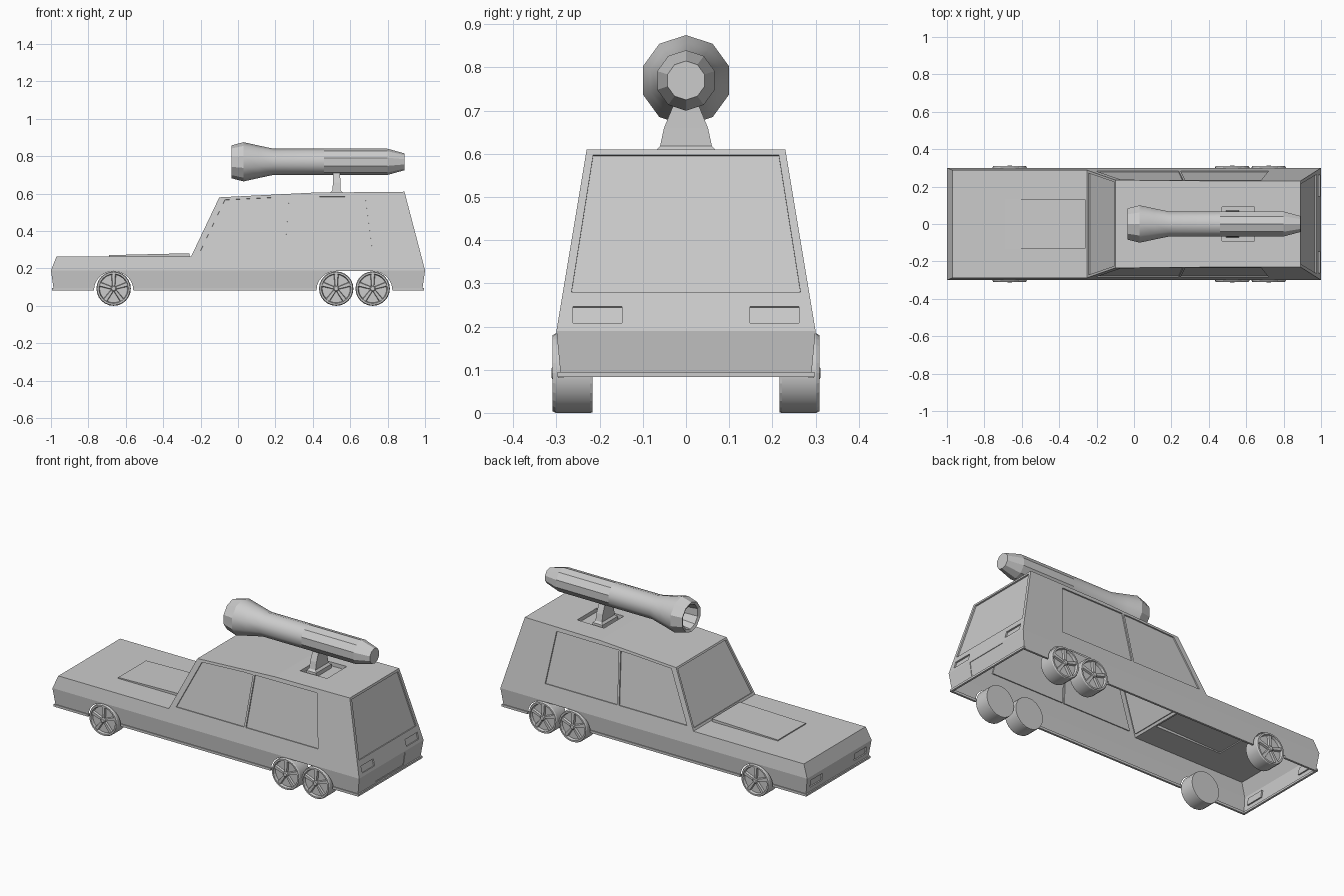
import bpy, bmesh, math
from mathutils import Vector as V

if "Cube" in bpy.data.objects:
    bpy.data.objects.remove(bpy.data.objects["Cube"])


def finish(bm, name, smooth=None):
    bmesh.ops.remove_doubles(bm, verts=bm.verts, dist=1e-5)
    bmesh.ops.recalc_face_normals(bm, faces=bm.faces)
    if smooth:
        for f in bm.faces:
            f.smooth = smooth(f)
    me = bpy.data.meshes.new(name)
    bm.to_mesh(me)
    bm.free()
    ob = bpy.data.objects.new(name, me)
    bpy.context.collection.objects.link(ob)
    return ob


def loop(bm, pts):
    vs = [bm.verts.new(p) for p in pts]
    return vs, [bm.edges.new((vs[i - 1], vs[i])) for i in range(len(vs))]


def bridge(bm, a, b):
    for i in range(len(a)):
        bm.faces.new((a[i - 1], a[i], b[i], b[i - 1]))


def panel(bm, outline, holes=()):
    """Flat sheet with set-in panes; holes = (rim points, pane points)."""
    vs, edges = loop(bm, outline)
    for rim, pane in holes:
        rv, re = loop(bm, rim)
        edges += re
        pv = [bm.verts.new(p) for p in pane]
        bridge(bm, rv, pv)
        bm.faces.new(pv)
    if holes:
        bmesh.ops.triangle_fill(bm, edges=edges, use_beauty=True)
    else:
        bm.faces.new(vs)


def inset(pts, off):
    return pts, [V(p) + V(off) for p in pts]


def rings(bm, sections, cap_ends=True):
    rs = [[bm.verts.new(p) for p in s] for s in sections]
    for a, b in zip(rs, rs[1:]):
        bridge(bm, a, b)
    if cap_ends:
        bm.faces.new(rs[0])
        bm.faces.new(rs[-1])


def box(name, x0, x1, y0, y1, z0, z1):
    bm = bmesh.new()
    rings(bm, [[(x0, y0, z), (x1, y0, z), (x1, y1, z), (x0, y1, z)] for z in (z0, z1)])
    return finish(bm, name)


BOT, BELT = 0.085, 0.19
WHEELS = (-0.665, 0.525, 0.72)


def wide(z):
    return 0.3 - (z - BELT) / 6 if z >= BELT else 0.3 - (BELT - z) * 0.095


def arch(a, b):
    ang = [math.pi * (1 - i / 12) for i in range(13)]
    left = [(a + 0.105 * math.cos(t), BOT + 0.1 * math.sin(t)) for t in ang[:7]]
    right = [(b + 0.105 * math.cos(t), BOT + 0.1 * math.sin(t)) for t in ang[6:]]
    return left + (right[1:] if a == b else right)


def cross(a, b):
    """Four corners of a sheet spanning the body between two (x, z) points."""
    return [V((x, s * wide(z), z)) for (x, z), s in ((a, -1), (a, 1), (b, 1), (b, -1))]


def on_plane(a, b, corners):
    """(y, z) points placed on the sloped sheet through a and b."""
    return [V((a[0] + (z - a[1]) * (b[0] - a[0]) / (b[1] - a[1]), y, z)) for y, z in corners]


def rect(y0, y1, z0, z1):
    return [(y0, z0), (y1, z0), (y1, z1), (y0, z1)]


# Body shell, open underneath
bm = bmesh.new()
upper = [(-1, BELT), (-0.97, 0.265), (-0.25, 0.265), (-0.1, 0.58),
         (0.4, 0.605), (0.89, 0.61), (1, BELT)]
lower = [(-1, BELT), (-0.985, BOT)] + arch(WHEELS[0], WHEELS[0]) + \
    arch(WHEELS[1], WHEELS[2]) + [(0.985, BOT), (1, BELT)]
windows = ([(-0.205, 0.285), (0.238, 0.285), (0.262, 0.58), (0.2, 0.58), (-0.07, 0.567)],
           [(0.25, 0.285), (0.72, 0.285), (0.68, 0.585), (0.274, 0.582)])
for s in (-1, 1):
    def side(pts):
        return [V((x, s * wide(z), z)) for x, z in pts]
    panel(bm, side(upper), [inset(side(w), (0, -0.007 * s, -0.001)) for w in windows])
    panel(bm, side(lower))

P = upper
panel(bm, cross(P[0], P[1]))
# hood with raised wedge panel
hood = [V((x, y, 0.265)) for x, y in ((-0.69, -0.13), (-0.69, 0.13), (-0.26, 0.13), (-0.26, -0.13))]
lifted = [p + V((0, 0, 0.006 if p.x < -0.5 else 0.016)) for p in hood]
panel(bm, cross(P[1], P[2]), [(hood, lifted)])
# windscreen
ws = on_plane(P[2], P[3], [(-0.272, 0.278), (0.272, 0.278), (0.224, 0.57), (-0.224, 0.57)])
panel(bm, cross(P[2], P[3]), [inset(ws, (0.009, 0, -0.004))])
# roof with sunken hatch
panel(bm, cross(P[3], P[4]))
hatch = [V((x, y, 0.605 + (x - 0.4) * 0.005 / 0.49)) for x, y in
         ((0.47, -0.092), (0.47, 0.092), (0.645, 0.092), (0.645, -0.092))]
panel(bm, cross(P[4], P[5]), [inset(hatch, (0, 0, -0.022))])
# tailgate: window and two lamps
tail = [[(-0.265, 0.28), (0.265, 0.28), (0.215, 0.597), (-0.215, 0.597)],
        rect(-0.262, -0.148, 0.208, 0.246), rect(0.148, 0.262, 0.208, 0.246)]
panel(bm, cross(P[5], P[6]), [inset(on_plane(P[5], P[6], t), (-0.008, 0, -0.002)) for t in tail])
# rear apron with plate recess, front apron with headlamps
rear_low, front_low = (0.985, BOT), (-0.985, BOT)
panel(bm, cross(P[6], rear_low),
      [inset(on_plane(P[6], rear_low, rect(-0.13, 0.13, 0.105, 0.182)), (-0.003, 0, 0))])
panel(bm, cross(P[0], front_low),
      [inset(on_plane(P[0], front_low, rect(y, y + 0.11, 0.122, 0.165)), (0.008, 0, 0))
       for y in (-0.26, 0.15)])
finish(bm, "car_body")

# Thin sills and bumper lips along the bottom edge
for s, tag in ((-1, "right"), (1, "left")):
    for n, (a, b) in enumerate(((-0.985, -0.77), (-0.56, 0.42), (0.825, 0.985))):
        y0, y1 = sorted((s * 0.284, s * 0.296))
        box(f"sill_{tag}_{n}", a, b, y0, y1, 0.081, 0.095)
box("front_lip", -0.994, -0.982, -0.298, 0.298, 0.083, 0.095)
box("rear_lip", 0.982, 0.994, -0.298, 0.298, 0.083, 0.095)


# Wheels: turned tyre with dished rim, five spokes and a hub
def wheel(name, x, s):
    bm = bmesh.new()

    def ring(r, y, n=24):
        return [(x + r * math.cos(2 * math.pi * i / n), s * y, 0.092 + r * math.sin(2 * math.pi * i / n))
                for i in range(n)]
    rings(bm, [ring(r, y) for r, y in
               ((0.091, 0.217), (0.092, 0.222), (0.092, 0.302), (0.088, 0.309), (0.079, 0.309), (0.075, 0.294))])
    rings(bm, [ring(0.016, 0.293, 10), ring(0.016, 0.308, 10), ring(0.011, 0.312, 10)])
    for k in range(5):
        t = math.pi / 2 + k * 2 * math.pi / 5
        u, v = V((math.cos(t), 0, math.sin(t))), V((-math.sin(t), 0, math.cos(t)))
        c = V((x, 0, 0.092))
        rings(bm, [[c + u * r + v * w + V((0, s * y, 0)) for w, y in
                    ((-h, 0.293), (h, 0.293), (h * 0.7, top), (-h * 0.7, top))]
                   for r, h, top in ((0.01, 0.008, 0.307), (0.078, 0.013, 0.304))])
    finish(bm, name, lambda f: abs(f.normal.y) < 0.3 and f.calc_area() > 0.001)


for s, tag in ((-1, "right"), (1, "left")):
    for x, pos in zip(WHEELS, ("front", "middle", "rear")):
        wheel(f"{pos}_wheel_{tag}", x, s)

# Roof mount, flaring to a foot
bm = bmesh.new()
rings(bm, [[(0.527 + sx * hx, sy * hy, z) for sx, sy in ((-1, -1), (1, -1), (1, 1), (-1, 1))]
           for z, hx, hy in ((0.583, 0.034, 0.072), (0.607, 0.032, 0.07), (0.618, 0.021, 0.06),
                             (0.66, 0.02, 0.051), (0.73, 0.019, 0.022))])
finish(bm, "roof_mount")

# Ten-sided launcher tube with flared open mouth and tapered tail
bm = bmesh.new()
tube = [(0.06, 0.06), (-0.028, 0.072), (-0.035, 0.088), (0.03, 0.105), (0.11, 0.087),
        (0.19, 0.07), (0.46, 0.07), (0.8, 0.07), (0.89, 0.045)]
rings(bm, [[(x, r * math.cos(math.pi * (0.5 + i / 5)), 0.77 + r * math.sin(math.pi * (0.5 + i / 5)))
            for i in range(10)] for x, r in tube])
finish(bm, "launcher_tube", lambda f: 0.05 < f.calc_center_median().x < 0.45 and abs(f.normal.x) < 0.9)
